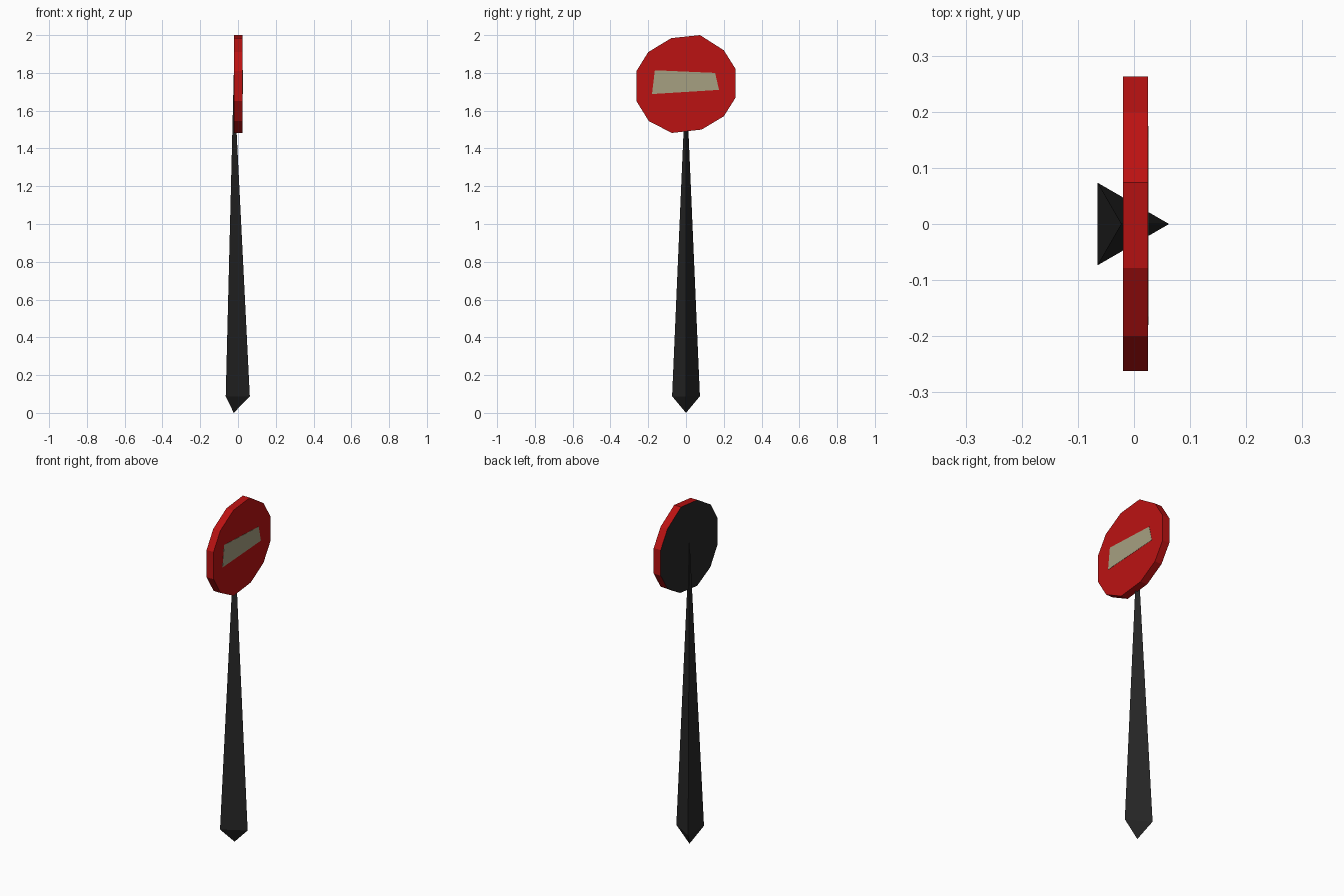
import bpy, bmesh, math

if "Cube" in bpy.data.objects:
    bpy.data.objects.remove(bpy.data.objects["Cube"])


def material(name, rgb):
    m = bpy.data.materials.new(name)
    m.diffuse_color = (*rgb, 1)
    m.use_nodes = True
    m.node_tree.nodes["Principled BSDF"].inputs["Base Color"].default_value = m.diffuse_color
    return m


RED = material("red_paint", (0.5, 0.006, 0.006))
CREAM = material("cream_paint", (0.38, 0.35, 0.22))
DARK = material("dark_metal", (0.02, 0.02, 0.02))


def finish(name, bm, mats):
    bmesh.ops.recalc_face_normals(bm, faces=bm.faces)
    bm.normal_update()
    mesh = bpy.data.meshes.new(name)
    for m in mats:
        mesh.materials.append(m)
    # second material, if any, goes on the face pointing to -x
    if len(mats) > 1:
        for f in bm.faces:
            f.material_index = 1 if f.normal.x < -0.9 else 0
    bm.to_mesh(mesh)
    bm.free()
    ob = bpy.data.objects.new(name, mesh)
    bpy.context.collection.objects.link(ob)
    return ob


def plate(name, outline, x0, x1, mats):
    """Extrude a (y, z) outline along x."""
    bm = bmesh.new()
    face = bm.faces.new([bm.verts.new((x0, y, z)) for y, z in outline])
    ext = bmesh.ops.extrude_face_region(bm, geom=[face], use_keep_orig=True)
    for v in ext["geom"]:
        if isinstance(v, bmesh.types.BMVert):
            v.co.x = x1
    return finish(name, bm, mats)


# Round sign panel: slightly uneven twelve-sided disc with a dark back
disc = [(0.074, 2.0), (-0.078, 1.984), (-0.2, 1.91), (-0.262, 1.81),
        (-0.262, 1.65), (-0.197, 1.545), (-0.075, 1.482), (0.083, 1.5),
        (0.2, 1.57), (0.263, 1.67), (0.263, 1.82), (0.2, 1.92)]
plate("sign_disc", disc, -0.02, 0.025, [RED, DARK])

# Crooked bar painted across the sign face
bar = [(-0.165, 1.814), (0.154, 1.8), (0.175, 1.71), (-0.18, 1.688)]
plate("sign_bar", bar, 0.023, 0.0262, [CREAM])

# Three-sided tapering post with a pointed foot
bm = bmesh.new()
cx, r = -0.0225, 0.085
ring = [bm.verts.new((cx + r * math.cos(a), r * math.sin(a), 0.088))
        for a in (i * math.tau / 3 for i in range(3))]
tips = [bm.verts.new((cx, 0, 0)), bm.verts.new((cx, 0, 1.79))]
for tip in tips:
    for i in range(3):
        bm.faces.new((ring[i], ring[(i + 1) % 3], tip))
finish("post", bm, [DARK])
